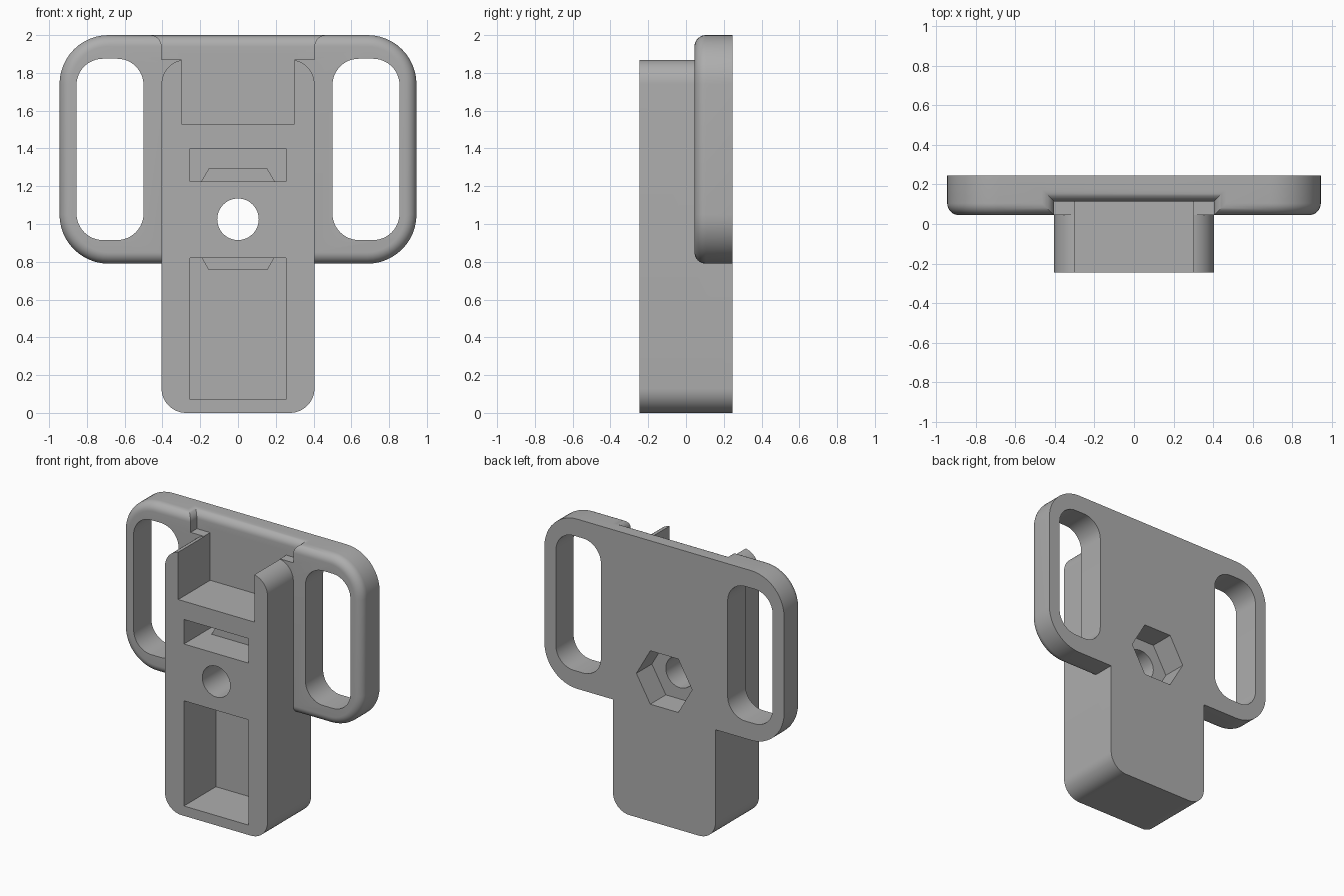
import bpy, bmesh
from math import sin, cos, pi, sqrt, radians

cube = bpy.data.objects.get("Cube")
if cube:
    bpy.data.objects.remove(cube, do_unlink=True)

grey = bpy.data.materials.new("plain grey")
grey.use_nodes = True
colour = (0.42, 0.42, 0.42, 1)
grey.diffuse_color = colour
grey.node_tree.nodes["Principled BSDF"].inputs["Base Color"].default_value = colour


def loft(name, rings):
    """Closed solid through a stack of rings with equal point counts."""
    bm = bmesh.new()
    loops = [[bm.verts.new(p) for p in ring] for ring in rings]
    for a, b in zip(loops, loops[1:]):
        for i in range(len(a)):
            j = (i + 1) % len(a)
            bm.faces.new((a[i], a[j], b[j], b[i]))
    bm.faces.new(loops[0])
    bm.faces.new(loops[-1])
    bmesh.ops.recalc_face_normals(bm, faces=bm.faces)
    mesh = bpy.data.meshes.new(name)
    bm.to_mesh(mesh)
    bm.free()
    mesh.materials.append(grey)
    obj = bpy.data.objects.new(name, mesh)
    bpy.context.collection.objects.link(obj)
    return obj


def outline(x0, x1, z0, z1, r=0, steps=12):
    """Rectangle in x and z, with rounded corners when r is given."""
    if not r:
        return [(x0, z0), (x1, z0), (x1, z1), (x0, z1)]
    pts = []
    corners = [(x1 - r, z1 - r), (x0 + r, z1 - r), (x0 + r, z0 + r), (x1 - r, z0 + r)]
    for k, (cx, cz) in enumerate(corners):
        for i in range(steps + 1):
            a = (k + i / steps) * pi / 2
            pts.append((cx + r * cos(a), cz + r * sin(a)))
    return pts


def polygon(n, r, z):
    return [(r * cos(2 * pi * i / n), z + r * sin(2 * pi * i / n)) for i in range(n)]


def prism(name, pts, y0, y1):
    return loft(name, [[(x, y, z) for x, z in pts] for y in (y0, y1)])


def combine(target, tool, operation):
    mod = target.modifiers.new(operation, 'BOOLEAN')
    mod.operation = operation
    mod.solver = 'EXACT'
    mod.object = tool
    bpy.context.view_layer.objects.active = target
    bpy.ops.object.modifier_apply(modifier=mod.name)
    bpy.data.objects.remove(tool, do_unlink=True)


FRONT, BACK, FLOOR, PLATE = -0.245, 0.245, 0.115, 0.045
FILLET = 0.06
HOLE_Z = 1.025

# Upright body with rounded corners
body = prism("mount_body", outline(-0.405, 0.405, 0, 1.87, 0.13), FRONT, BACK)

# Wide plate with two strap loops and a filleted front rim
rings = []
for i in range(9):
    a = i / 8 * pi / 2
    inset = FILLET * (1 - sin(a))
    y = PLATE + FILLET * (1 - cos(a))
    pts = outline(-0.945 + inset, 0.945 - inset, 0.79 + inset, 2 - inset, 0.26 - inset)
    rings.append([(x, y, z) for x, z in pts])
rings.append([(x, BACK, z) for x, z in pts])
plate = loft("strap_plate", rings)
for side in (-1, 1):
    x0, x1 = sorted((0.5 * side, 0.855 * side))
    combine(plate, prism("strap_slot", outline(x0, x1, 0.915, 1.875, 0.14), -1, 1), 'DIFFERENCE')
combine(body, plate, 'UNION')

# Step through the top of the plate, flared into a rounded upper edge
rings = []
for z in [1.87] + [2 - FILLET + FILLET * sin(i / 8 * pi / 2) for i in range(9)] + [2.1]:
    h = min(max(z - 2 + FILLET, 0), FILLET)
    flare = FILLET - sqrt(max(FILLET ** 2 - h ** 2, 0))
    x, y = 0.405 + flare, FLOOR + flare
    rings.append([(-x, -0.5, z), (x, -0.5, z), (x, y, z), (-x, y, z)])
combine(body, loft("top_step", rings), 'DIFFERENCE')

# Open notch and the two front pockets
for half, z0, z1 in ((0.3, 1.53, 1.95), (0.255, 1.225, 1.4), (0.255, 0.07, 0.82)):
    top = min(z1, 1.9)
    combine(body, prism("pocket", outline(-half, half, z0, top), -0.5, FLOOR), 'DIFFERENCE')

# Hexagonal boss, nut recess and bolt hole
combine(body, prism("nut_boss", polygon(6, 0.31, HOLE_Z), -0.02, 0.2), 'UNION')
combine(body, prism("nut_recess", polygon(6, 0.22, HOLE_Z), 0.07, 0.5), 'DIFFERENCE')
combine(body, prism("bolt_hole", polygon(48, 0.11, HOLE_Z), -0.5, 0.5), 'DIFFERENCE')

# Smooth curved faces and keep the edges crisp
bpy.ops.object.select_all(action='DESELECT')
body.select_set(True)
bpy.context.view_layer.objects.active = body
bpy.ops.object.shade_smooth_by_angle(angle=radians(30))
